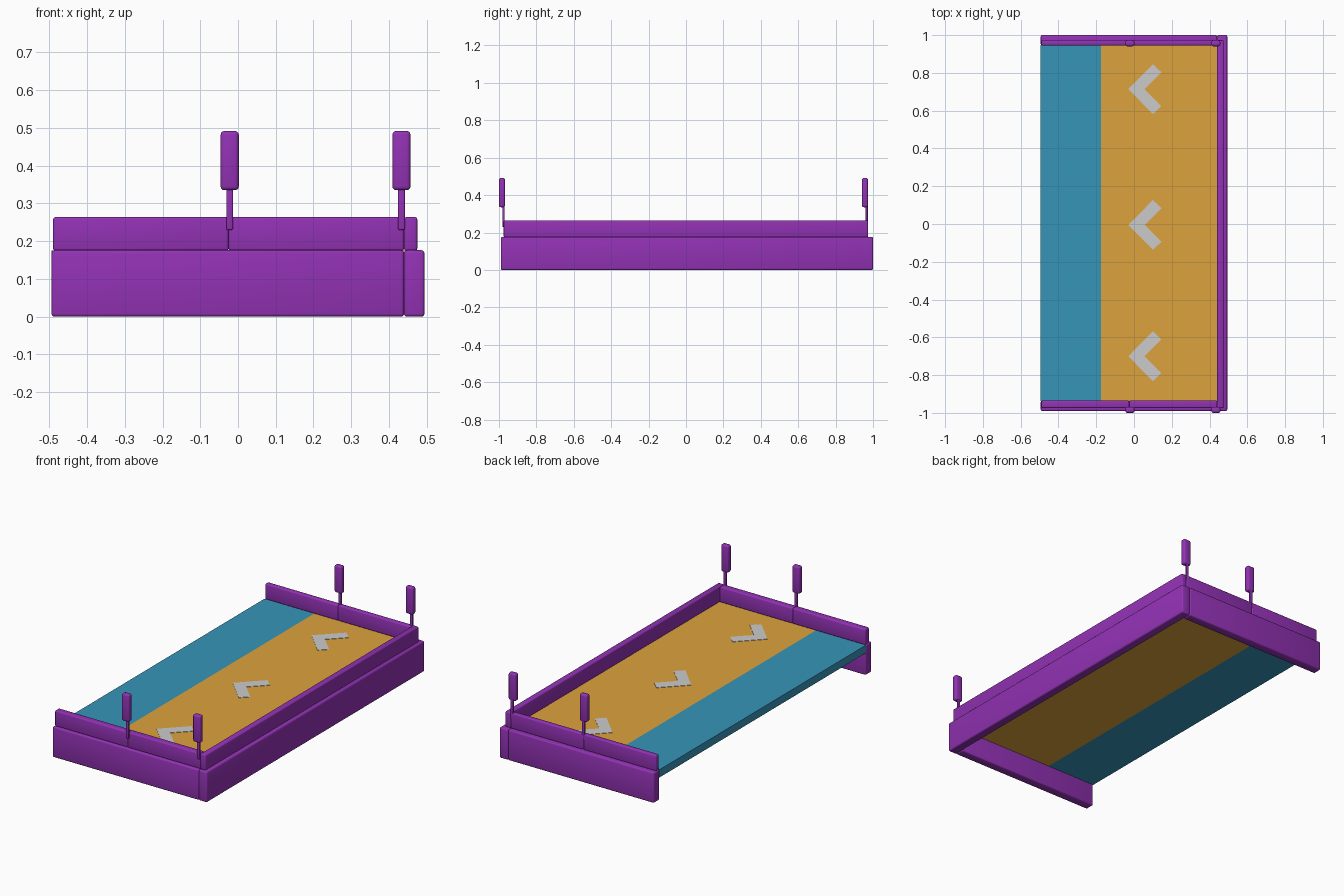
import bpy, bmesh, math

if "Cube" in bpy.data.objects:
    bpy.data.objects.remove(bpy.data.objects["Cube"])


def material(name, rgb):
    m = bpy.data.materials.new(name)
    m.diffuse_color = (*rgb, 1)
    m.use_nodes = True
    m.node_tree.nodes["Principled BSDF"].inputs["Base Color"].default_value = m.diffuse_color
    return m


PURPLE = material("purple", (0.29, 0.032, 0.46))
BLUE = material("blue", (0.037, 0.30, 0.48))
ORANGE = material("orange", (0.72, 0.36, 0.048))


def finish(name, bm, mat):
    bmesh.ops.recalc_face_normals(bm, faces=bm.faces)
    me = bpy.data.meshes.new(name)
    bm.to_mesh(me)
    bm.free()
    if mat:
        me.materials.append(mat)
    ob = bpy.data.objects.new(name, me)
    bpy.context.collection.objects.link(ob)
    return ob


def box(name, x, y, z, mat, bevel=0.0, segments=3):
    """Box from (min, max) ranges, with optional rounded edges."""
    bm = bmesh.new()
    bmesh.ops.create_cube(bm, size=1)
    for v in bm.verts:
        v.co = [r[0] if c < 0 else r[1] for r, c in zip((x, y, z), v.co)]
    if bevel:
        bmesh.ops.bevel(bm, geom=bm.edges[:], offset=bevel, segments=segments,
                        profile=0.5, affect='EDGES')
    ob = finish(name, bm, mat)
    if bevel:
        bpy.ops.object.select_all(action='DESELECT')
        ob.select_set(True)
        bpy.context.view_layer.objects.active = ob
        bpy.ops.object.shade_smooth_by_angle(angle=math.radians(40))
    return ob


LOW, HIGH = (0.0, 0.176), (0.174, 0.264)
SEAM, INNER = -0.025, 0.44

# End rails: thick base, thinner two-piece upper rail, and two posts each
ends = (("front", (-0.99, -0.935), (-0.974, -0.935), -0.984, -0.976),
        ("back", (0.945, 1.0), (0.945, 0.974), 0.957, 0.966))
for side, base_y, upper_y, grip_y, rod_y in ends:
    box(f"{side}_base_rail", (-0.494, INNER), base_y, LOW, PURPLE, 0.008)
    box(f"{side}_upper_rail_outer", (-0.49, SEAM), upper_y, HIGH, PURPLE, 0.007)
    box(f"{side}_upper_rail_inner", (SEAM, INNER), upper_y, HIGH, PURPLE, 0.007)
    for i, px in enumerate((-0.022, 0.433)):
        box(f"{side}_post_rod_{i + 1}", (px - 0.009, px + 0.009),
            (rod_y - 0.006, rod_y + 0.006), (0.23, 0.345), PURPLE, 0.004)
        box(f"{side}_post_grip_{i + 1}", (px - 0.024, px + 0.024),
            (grip_y - 0.016, grip_y + 0.016), (0.335, 0.492), PURPLE, 0.01)

# Long side rail on the right
box("side_base_rail", (INNER, 0.494), (-0.99, 1.0), LOW, PURPLE, 0.008)
box("side_upper_rail", (INNER, 0.475), (-0.975, 0.973), HIGH, PURPLE, 0.007)

# Deck panels
box("blue_deck", (-0.494, -0.175), (-0.937, 0.947), (0.13, 0.175), BLUE)
box("orange_deck", (-0.175, 0.442), (-0.937, 0.947), (0.13, 0.175), ORANGE)

# Direction arrows lying on the deck
chevron = [(-0.03, 0), (0.10, 0.132), (0.145, 0.089), (0.056, 0),
           (0.145, -0.089), (0.10, -0.132)]
for i, cy in enumerate((-0.70, -0.005, 0.714)):
    bm = bmesh.new()
    face = bm.faces.new([bm.verts.new((x, y + cy, 0.174)) for x, y in chevron])
    top = bmesh.ops.extrude_face_region(bm, geom=[face])["geom"]
    for v in (g for g in top if isinstance(g, bmesh.types.BMVert)):
        v.co.z = 0.177
    finish(f"deck_arrow_{i + 1}", bm, None)
